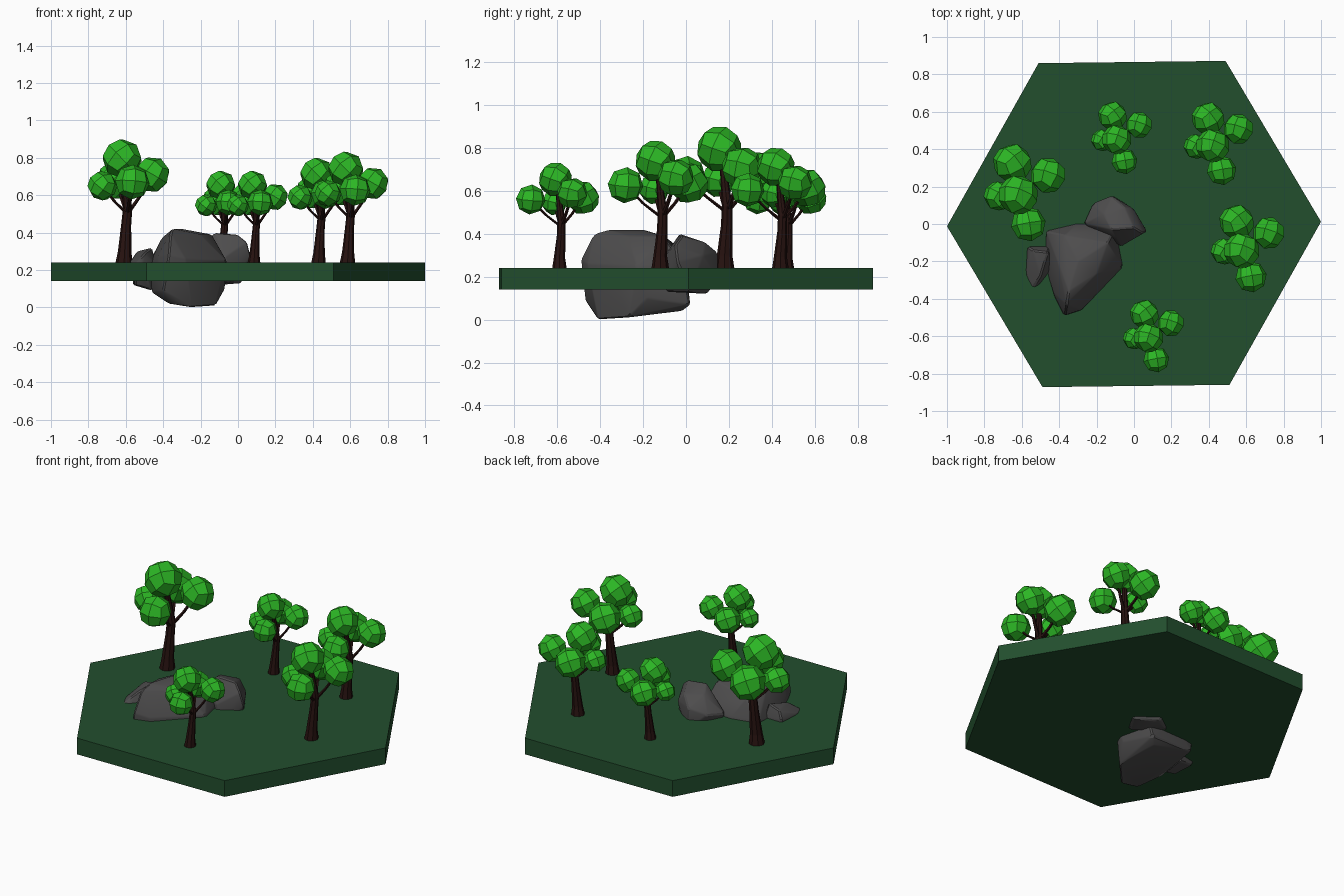
import bpy, bmesh, math, random
from mathutils import Vector, Euler

old = bpy.data.objects.get("Cube")
if old:
    bpy.data.objects.remove(old, do_unlink=True)
random.seed(4)


def material(name, colour):
    mat = bpy.data.materials.new(name)
    mat.use_nodes = True
    rgba = (*colour, 1)
    mat.diffuse_color = rgba
    shader = mat.node_tree.nodes["Principled BSDF"]
    shader.inputs["Base Color"].default_value = rgba
    shader.inputs["Roughness"].default_value = 0.9
    return mat


grass = material("dark grass green", (.016, .077, .027))
leaf = material("bright leaf green", (.025, .47, .018))
bark = material("dark bark brown", (.02, .006, .005))
stone = material("grey stone", (.075, .073, .074))


def mesh_from(bm, name, mat):
    bmesh.ops.recalc_face_normals(bm, faces=bm.faces)
    mesh = bpy.data.meshes.new(name)
    bm.to_mesh(mesh)
    bm.free()
    mesh.materials.append(mat)
    return mesh


def place(mesh, name, location=(0, 0, 0), scale=1):
    obj = bpy.data.objects.new(name, mesh)
    obj.location = location
    obj.scale = (scale, scale, scale)
    bpy.context.collection.objects.link(obj)
    return obj


def tube(bm, path, sides):
    """Horizontal rings joined along a path of (point, radius)."""
    rings = []
    for point, radius in path:
        rings.append([bm.verts.new(Vector(point) + Vector((
            radius * math.cos(math.tau * i / sides),
            radius * math.sin(math.tau * i / sides), 0)))
            for i in range(sides)])
    for low, high in zip(rings, rings[1:]):
        for i in range(sides):
            j = (i + 1) % sides
            bm.faces.new((low[i], low[j], high[j], high[i]))
    bm.faces.new(rings[0][::-1])
    bm.faces.new(rings[-1])


def blob(bm, centre, radius):
    """Cube divided once and pushed out to a sphere: flat four-sided facets."""
    part = bmesh.new()
    bmesh.ops.create_cube(part, size=2)
    bmesh.ops.subdivide_edges(part, edges=part.edges[:], cuts=1, use_grid_fill=True)
    turn = Euler([random.uniform(0, math.pi) for axis in range(3)]).to_matrix()
    for v in part.verts:
        v.co = Vector(centre) + turn @ v.co.normalized() * radius
    piece = bpy.data.meshes.new("blob_piece")
    part.to_mesh(piece)
    part.free()
    bm.from_mesh(piece)
    bpy.data.meshes.remove(piece)


# Six-sided ground slab
bm = bmesh.new()
tube(bm, [((0, 0, .14), 1), ((0, 0, .24), 1)], 6)
slab = place(mesh_from(bm, "ground_slab", grass), "ground_slab")
slab.rotation_euler.z = math.radians(.7)

# Leaf clumps around the trunk: centre and radius
clumps = [
    ((-.01, -.025, .555), .108),
    ((.15, .08, .47), .098),
    ((-.115, -.03, .41), .08),
    ((.045, -.18, .43), .094),
    ((-.04, .145, .44), .106),
]
bm = bmesh.new()
for centre, radius in clumps:
    blob(bm, centre, radius)
foliage_mesh = mesh_from(bm, "foliage", leaf)

# Flared, slightly bent trunk with a thin branch to each side clump
bm = bmesh.new()
tube(bm, [((0, 0, -.01), .047), ((.004, 0, .06), .036), ((.012, .01, .2), .027),
          ((.02, .012, .29), .025), ((0, -.01, .5), .014)], 8)
fork = Vector((.018, .01, .26))
for centre, radius in clumps[1:]:
    end = Vector(centre)
    elbow = fork.lerp(end, .5) - Vector((0, 0, .012))
    tube(bm, [(fork, .014), (elbow, .011), (end, .008)], 5)
trunk_mesh = mesh_from(bm, "trunk", bark)

# Five trees: x, y, size
trees = {
    "left": (-.61, .18, 1),
    "back": (-.085, .47, .745),
    "back_left": (.43, .44, .85),
    "side": (.585, -.12, .9),
    "front": (.085, -.59, .745),
}
for spot, (x, y, size) in trees.items():
    place(trunk_mesh, spot + "_tree_trunk", (x, y, .24), size)
    place(foliage_mesh, spot + "_tree_foliage", (x, y, .24), size)


def rock(name, points):
    """Convex boulder from corner points in hundredths, with worn edges."""
    bm = bmesh.new()
    for p in points:
        bm.verts.new(Vector(p) / 100)
    hull = bmesh.ops.convex_hull(bm, input=bm.verts[:])
    loose = set(hull["geom_interior"] + hull["geom_unused"])
    bmesh.ops.delete(bm, geom=[g for g in loose if isinstance(g, bmesh.types.BMVert)],
                     context="VERTS")
    bmesh.ops.dissolve_limit(bm, angle_limit=math.radians(9),
                             verts=bm.verts[:], edges=bm.edges[:])
    bmesh.ops.bevel(bm, geom=bm.edges[:], offset=.007, segments=1,
                    profile=.5, affect="EDGES", clamp_overlap=True)
    obj = place(mesh_from(bm, name, stone), name)
    bpy.ops.object.select_all(action="DESELECT")
    obj.select_set(True)
    bpy.context.view_layer.objects.active = obj
    bpy.ops.object.shade_smooth_by_angle(angle=math.radians(25))


# Boulders sunk through the slab
rock("large_rock", [
    (-36, -43, 40), (-35, -36, 42), (-30, -20, 42), (-14, -10, 39),
    (-37, -6, 36), (-41, -20, 37), (-20, -27, 39),
    (-47, -4, 25), (-48, -20, 22), (-43, -37, 27), (-37, -49, 28),
    (-28, -46, 26), (-6, -23, 25), (-10, -2, 26), (-30, 0, 25),
    (-46, -30, 8), (-40, -47, 9), (-37, -41, 2), (-25, -41, 0),
    (-12, -27, 1), (-7, -18, 10), (-12, 2, 7), (-41, 1, 8), (-16, -2, 4),
])
rock("back_rock", [
    (-12, -3, 40), (0, -2, 39), (-16, 5, 37), (-5, 9, 36), (5, -5, 35),
    (-27, 0, 26), (-22, 11, 28), (-12, 15, 31), (0, 8, 30), (7, -4, 27),
    (-7, -12, 27), (-22, 3, 14), (-11, 15, 18), (2, 2, 13), (-5, -10, 13),
    (-10, 10, 12),
])
rock("small_rock", [
    (-54, -14, 30), (-46, -15, 32), (-50, -28, 29), (-57, -12, 25),
    (-45, -12, 24), (-44, -24, 24), (-51, -33, 24), (-55, -35, 23),
    (-58, -27, 24), (-56, -16, 12), (-45, -14, 10), (-46, -28, 9),
    (-55, -30, 12),
])
